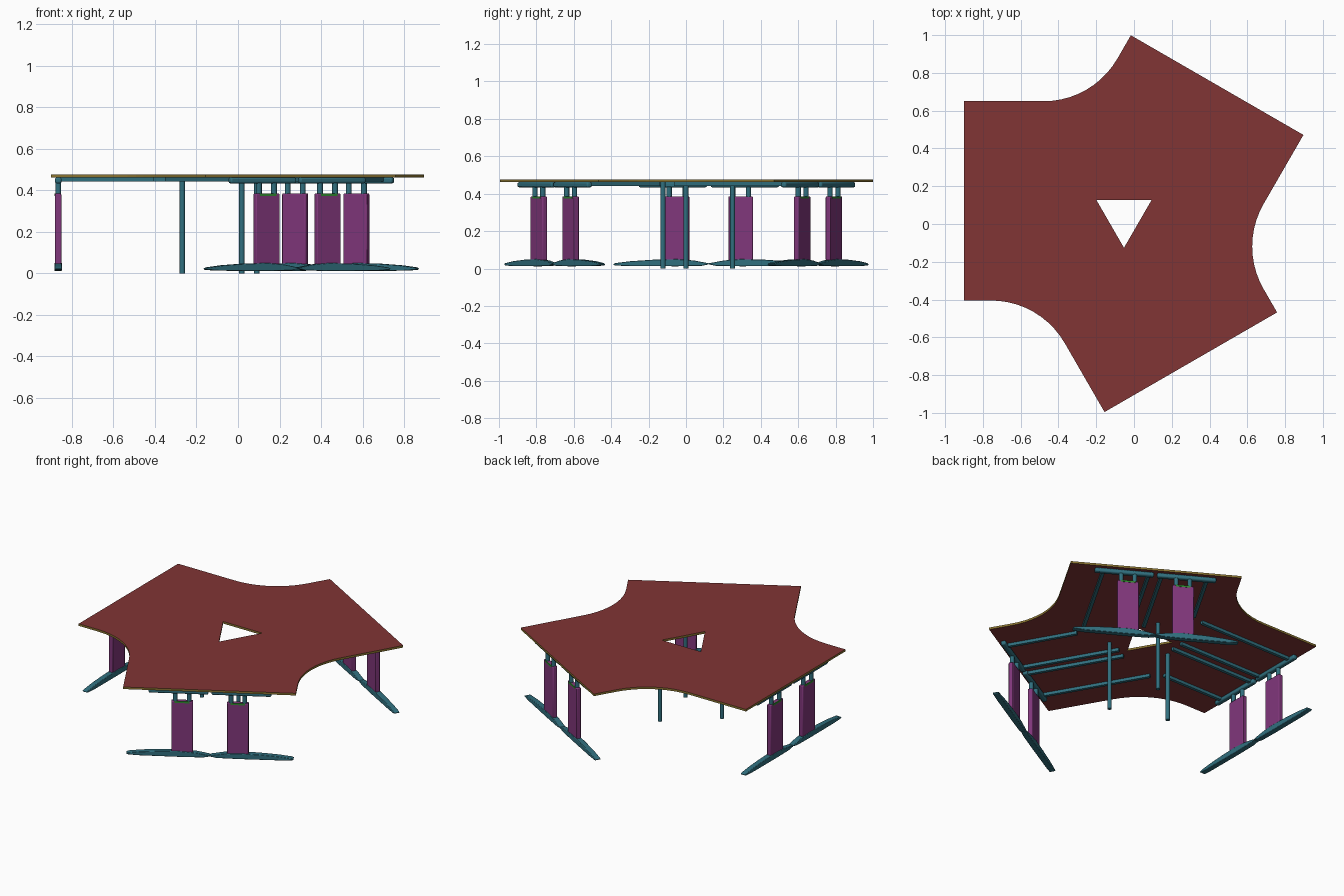
import bpy, bmesh, math
from math import radians, cos, sin
from mathutils import Matrix, Vector

cube = bpy.data.objects.get("Cube")
if cube:
    bpy.data.objects.remove(cube, do_unlink=True)


def material(name, r, g, b):
    m = bpy.data.materials.new(name)
    m.use_nodes = True
    m.diffuse_color = (r, g, b, 1)
    m.node_tree.nodes["Principled BSDF"].inputs["Base Color"].default_value = (r, g, b, 1)
    return m


RED = material("dark red laminate", 0.22, 0.035, 0.035)
OLIVE = material("olive edge band", 0.25, 0.17, 0.03)
TEAL = material("teal metal", 0.03, 0.16, 0.21)
PURPLE = material("purple panel", 0.22, 0.038, 0.2)
GREEN = material("green strip", 0.03, 0.25, 0.03)

CENTRE = Vector((-0.053, 0.042, 0))
EDGE, MID = 0.847, -0.08        # arm end distance and arm middle line
SIDE_A, SIDE_B = -0.608, 0.447  # two sides of an arm
LEG_X = EDGE - 0.034
UNDER, TOP = 0.462, 0.476


def finish(name, bm, mats, frame=None, bevel=0, smooth=False):
    bmesh.ops.recalc_face_normals(bm, faces=bm.faces)
    mesh = bpy.data.meshes.new(name)
    bm.to_mesh(mesh)
    bm.free()
    ob = bpy.data.objects.new(name, mesh)
    bpy.context.collection.objects.link(ob)
    for m in mats:
        mesh.materials.append(m)
    if frame:
        ob.matrix_world = frame
    if bevel:
        mod = ob.modifiers.new("rounded edges", "BEVEL")
        mod.width, mod.segments = bevel, 2
        smooth = True
    if smooth:
        bpy.ops.object.select_all(action="DESELECT")
        ob.select_set(True)
        bpy.context.view_layer.objects.active = ob
        bpy.ops.object.shade_smooth_by_angle(angle=radians(40))
    return ob


def box(name, mat, frame, low, high, bevel=0):
    low, high = Vector(low), Vector(high)
    bm = bmesh.new()
    bmesh.ops.create_cube(bm, size=1)
    for v in bm.verts:
        v.co = (low + high) / 2 + v.co * (high - low)
    return finish(name, bm, [mat], frame, bevel)


def tube(name, mat, frame, x, y, z0, z1, radius):
    bm = bmesh.new()
    bmesh.ops.create_cone(bm, cap_ends=True, segments=16, radius1=radius, radius2=radius,
                          depth=z1 - z0, matrix=Matrix.Translation((x, y, (z0 + z1) / 2)))
    return finish(name, bm, [mat], frame, smooth=True)


def extrude_faces(bm, offset):
    ret = bmesh.ops.extrude_face_region(bm, geom=bm.faces[:])
    bmesh.ops.translate(bm, vec=offset,
                        verts=[g for g in ret["geom"] if isinstance(g, bmesh.types.BMVert)])


def span(y0, y1):
    return min(y0, y1), max(y0, y1)


# Tabletop: three equal arms joined by concave arcs, triangular hole in the middle
def tabletop():
    radius = 0.45
    corner = (-SIDE_A - SIDE_B / 2) / sin(radians(60))
    start = corner + radius * math.tan(radians(30))
    arm = [(EDGE, SIDE_A), (EDGE, SIDE_B)]
    for i in range(11):
        t = radians(270 - 6 * i)
        arm.append((start + radius * cos(t), SIDE_B + radius + radius * sin(t)))
    outline = []
    for a in (60, 180, 300):
        turn = Matrix.Rotation(radians(a), 3, "Z")
        outline += [turn @ Vector((x, y, UNDER)) + CENTRE for x, y in arm]
    hole = [Vector((0.168 * cos(radians(a)), 0.168 * sin(radians(a)), UNDER)) + CENTRE
            for a in (30, 150, 270)]
    bm = bmesh.new()
    edges = []
    for loop in (outline, hole):
        vs = [bm.verts.new(p) for p in loop]
        edges += [bm.edges.new((vs[i - 1], vs[i])) for i in range(len(vs))]
    bmesh.ops.triangle_fill(bm, edges=edges, use_beauty=True)
    extrude_faces(bm, (0, 0, TOP - UNDER))
    bm.normal_update()
    for f in bm.faces:
        f.material_index = 0 if abs(f.normal.z) > 0.5 else 1
    finish("tabletop", bm, [RED, OLIVE])


# Foot: low arched bar, tapered to both ends
FOOT = [(0, 0.022), (0.04, 0.014), (0.17, 0.012), (0.44, 0.013), (0.505, 0.017), (0.512, 0.023),
        (0.5, 0.029), (0.42, 0.039), (0.3, 0.047), (0.17, 0.05), (0.08, 0.043), (0, 0.028)]


def foot(frame, s):
    bm = bmesh.new()
    bm.faces.new([bm.verts.new((LEG_X - 0.018, MID + s * d, z)) for d, z in FOOT])
    extrude_faces(bm, (0.036, 0, 0))
    finish("foot", bm, [TEAL], frame, bevel=0.004)


# One leg unit with its under-frame, on one side of the arm's middle line
def leg_unit(frame, s):
    y = MID + s * 0.17
    foot(frame, s)
    box("leg_column", PURPLE, frame, (LEG_X - 0.015, y - 0.066, 0.043),
        (LEG_X + 0.015, y + 0.066, 0.385), bevel=0.005)
    box("column_strip", GREEN, frame, (LEG_X + 0.012, y - 0.045, 0.374),
        (LEG_X + 0.017, y + 0.045, 0.386))
    for side in (-1, 1):
        tube("lift_tube", TEAL, frame, LEG_X, y + side * 0.042, 0.38, 0.44, 0.014)
    y0, y1 = span(MID + s * 0.01, MID + s * 0.375)
    box("top_bar", TEAL, frame, (LEG_X - 0.016, y0, 0.434), (LEG_X + 0.016, y1, UNDER), bevel=0.008)
    # rails running inward beneath the top
    lengths = ((0.04, 0.63), (0.32, 0.7 if s < 0 else 0.46))
    for offset, length in lengths:
        ry = MID + s * offset
        box("under_rail", TEAL, frame, (LEG_X - length, ry - 0.01, 0.442),
            (LEG_X, ry + 0.01, UNDER))


tabletop()
for angle in (60, 180, 300):
    frame = Matrix.Translation(CENTRE) @ Matrix.Rotation(radians(angle), 4, "Z")
    for s in (-1, 1):
        leg_unit(frame, s)
    tube("inner_post", TEAL, frame, 0.215, 0.042, 0, UNDER, 0.013)
